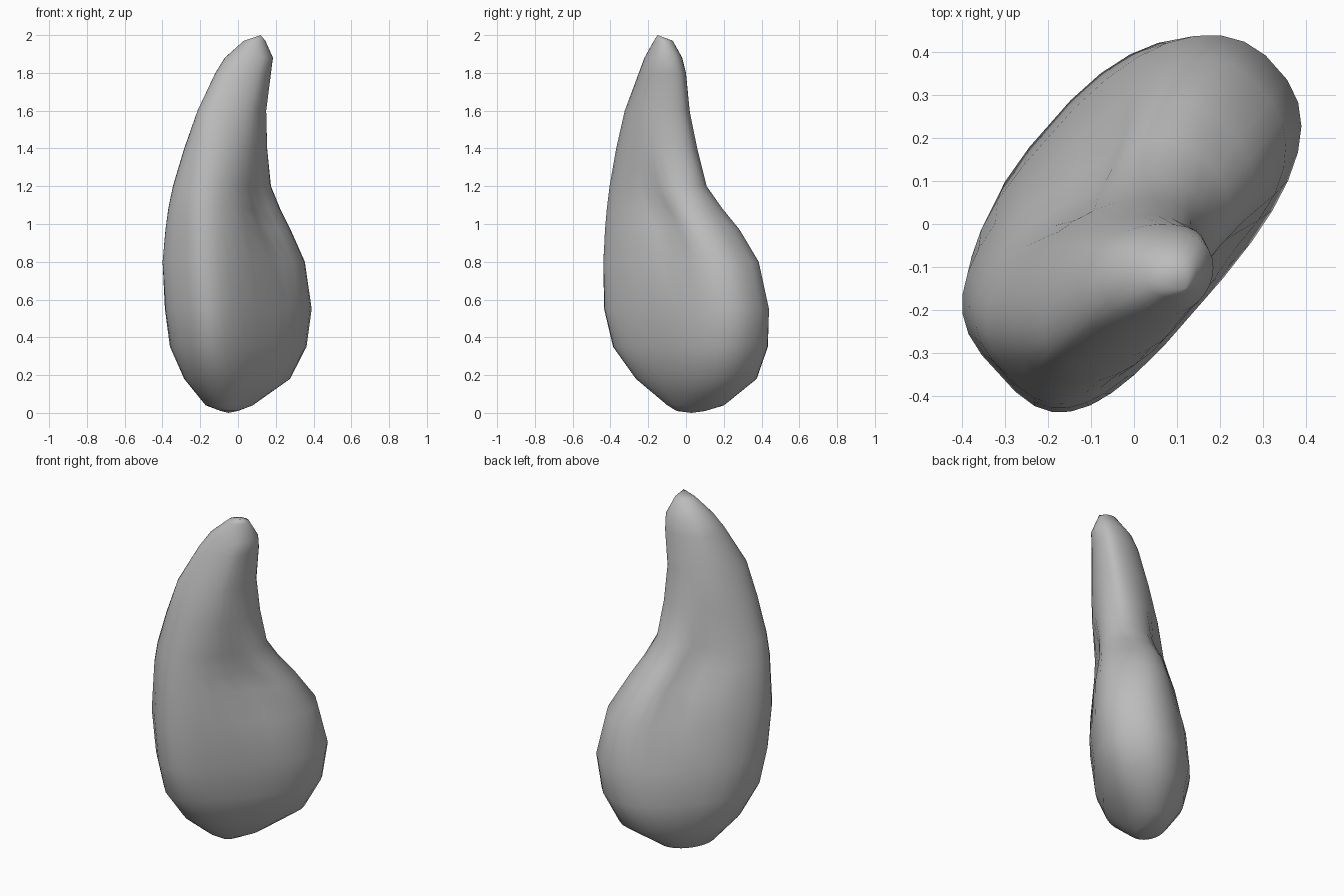
import bpy
import bmesh
from math import acos, copysign, cos, exp, pi, sin

SIDES = 32

# Cross-sections from bottom to top:
# height, min x, max x, min y, max y, diagonal stretch of the oval,
# bluntness of its front end, bluntness of its back end
SECTIONS = [
    (.01, -.09, .00, -.05, .10, .2, 2, 2),
    (.04, -.17, .08, -.10, .20, .3, 2, 2),
    (.18, -.28, .28, -.27, .37, .46, 2.4, 2.3),
    (.35, -.35, .37, -.395, .425, .54, 2.8, 2.4),
    (.55, -.38, .395, -.44, .435, .59, 3.1, 2.4),
    (.8, -.40, .355, -.44, .385, .61, 3.2, 2.5),
    (.97, -.385, .28, -.43, .285, .57, 3.1, 2.5),
    (1.08, -.37, .225, -.42, .195, .53, 2.9, 2.3),
    (1.2, -.345, .175, -.405, .11, .47, 2.7, 2),
    (1.4, -.285, .155, -.37, .06, .33, 2.1, 1.8),
    (1.6, -.215, .15, -.325, .02, .23, 1.7, 1.7),
    (1.8, -.12, .175, -.25, .0, .15, 1.7, 1.7),
    (1.88, -.07, .185, -.22, -.02, .1, 1.8, 1.8),
    (1.97, .03, .145, -.17, -.07, .1, 2, 2),
]
BOTTOM = (-.05, .03, 0)
TIP = (.12, -.15, 2)


def bump(value, centre, width):
    """Smooth bell-shaped weight."""
    return exp(-((value - centre) / width) ** 2)


def signed_power(value, power):
    return copysign(abs(value) ** power, value)


def section_ring(bm, z, left, right, front, back, stretch, front_blunt, back_blunt):
    """Add one diagonal oval with its own end shapes, slightly bent and pinched."""
    width = sin(acos(stretch) / 2)
    centre_x, centre_y = (left + right) / 2, (front + back) / 2
    half_x, half_y = (right - left) / 2, (back - front) / 2
    bend = .03 * bump(z, .4, .25)
    pinch = .28 * bump(z, 1.02, .22)
    ring = []
    for i in range(SIDES):
        angle = 2 * pi * (i + .5) / SIDES
        blunt = back_blunt if cos(angle) > 0 else front_blunt
        # Length that keeps the oval inside its left, right, front and back limits
        dual = blunt / (blunt - 1)
        length = (1 - width ** dual) ** (1 / dual)
        along = length * signed_power(cos(angle), 2 / blunt)
        waist = 1 - pinch * bump(along, .28, .25)
        across = width * signed_power(sin(angle), 2 / blunt) * waist
        shift = bend * sin(angle) ** 2
        x = centre_x + half_x * (along + across) - shift
        y = centre_y + half_y * (along - across) + shift
        ring.append(bm.verts.new((x, y, z)))
    return ring


def close_end(bm, ring, point):
    """Close an open ring with a fan of triangles."""
    apex = bm.verts.new(point)
    for i in range(SIDES):
        bm.faces.new((ring[i], ring[(i + 1) % SIDES], apex))


def make_material(name, colour):
    material = bpy.data.materials.new(name)
    material.use_nodes = True
    material.diffuse_color = colour
    shader = material.node_tree.nodes["Principled BSDF"]
    shader.inputs["Base Color"].default_value = colour
    return material


default_cube = bpy.data.objects.get("Cube")
if default_cube:
    bpy.data.objects.remove(default_cube, do_unlink=True)

# Curved body: loft the sections and close both ends
bm = bmesh.new()
rings = [section_ring(bm, *section) for section in SECTIONS]
for lower, upper in zip(rings, rings[1:]):
    for i in range(SIDES):
        j = (i + 1) % SIDES
        bm.faces.new((lower[i], lower[j], upper[j], upper[i]))
close_end(bm, rings[0], BOTTOM)
close_end(bm, rings[-1], TIP)
bmesh.ops.recalc_face_normals(bm, faces=bm.faces)
for face in bm.faces:
    face.smooth = True

mesh = bpy.data.meshes.new("curved_body")
bm.to_mesh(mesh)
bm.free()
mesh.materials.append(make_material("plain grey", (.5, .5, .5, 1)))
body = bpy.data.objects.new("curved_body", mesh)
bpy.context.collection.objects.link(body)
